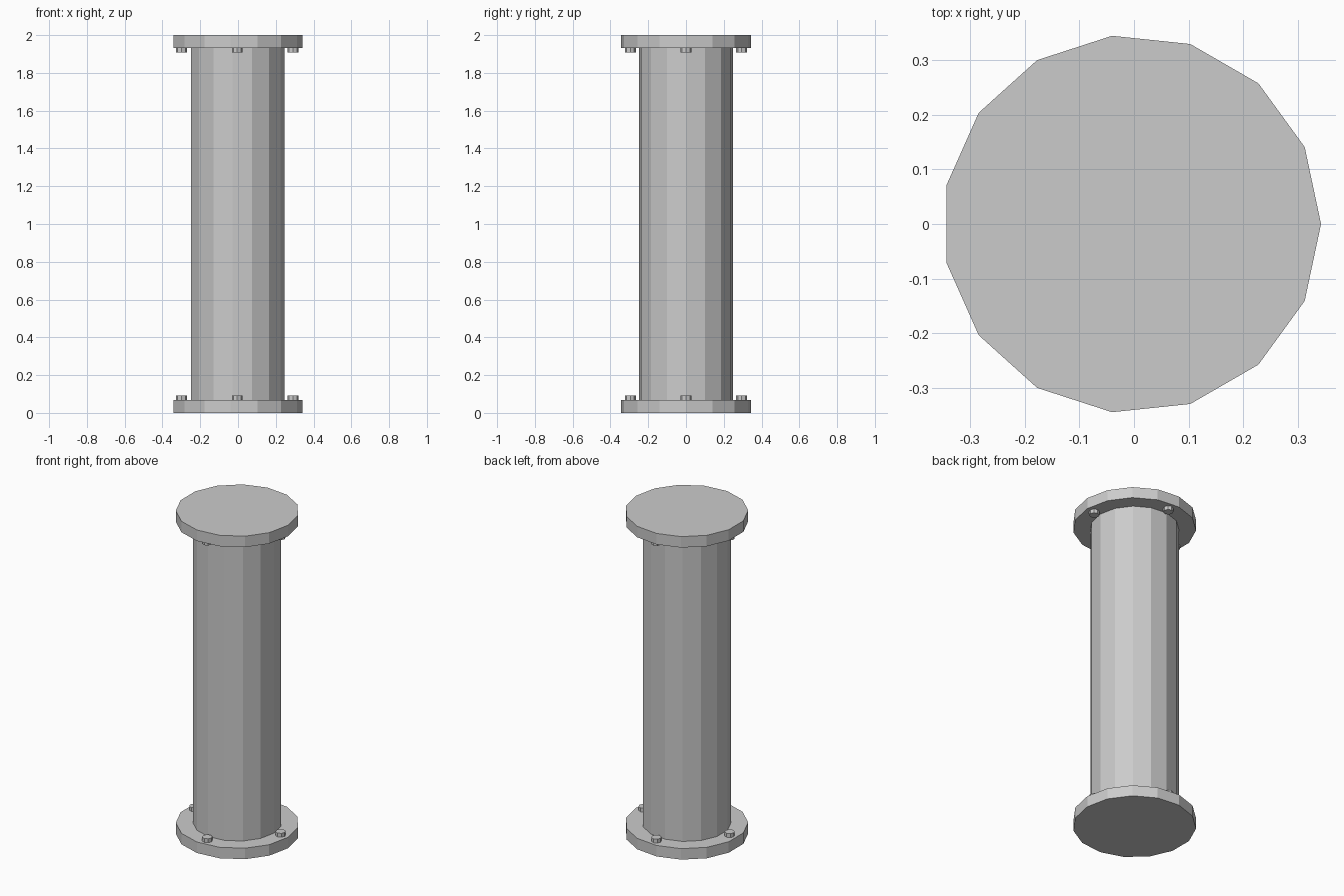
import bpy
from math import cos, sin, pi

if "Cube" in bpy.data.objects:
    bpy.data.objects.remove(bpy.data.objects["Cube"])

CX = -0.004  # 15-sided outline is slightly off its bounding-box centre


def cylinder(name, sides, radius, x, y, z0, z1):
    # bpy cylinders start with a vertex on +y; rotate so it points to +x
    bpy.ops.mesh.primitive_cylinder_add(
        vertices=sides, radius=radius, depth=z1 - z0,
        location=(x, y, (z0 + z1) / 2), rotation=(0, 0, -pi / 2))
    ob = bpy.context.object
    ob.name = name
    return ob


# main pipe
cylinder("pipe", 15, 0.25, CX, 0, 0.068, 1.932)

# end flanges, each with four bolt heads on the inner face
for end, z0, z1, b0, b1 in (("bottom", 0, 0.068, 0.06, 0.092),
                            ("top", 1.932, 2.0, 1.908, 1.94)):
    cylinder(end + "_flange", 15, 0.346, CX, 0, z0, z1)
    for i in range(4):
        a = i * pi / 2
        cylinder(f"{end}_bolt_{i + 1}", 8, 0.029,
                 CX + 0.295 * cos(a), 0.295 * sin(a), b0, b1)
